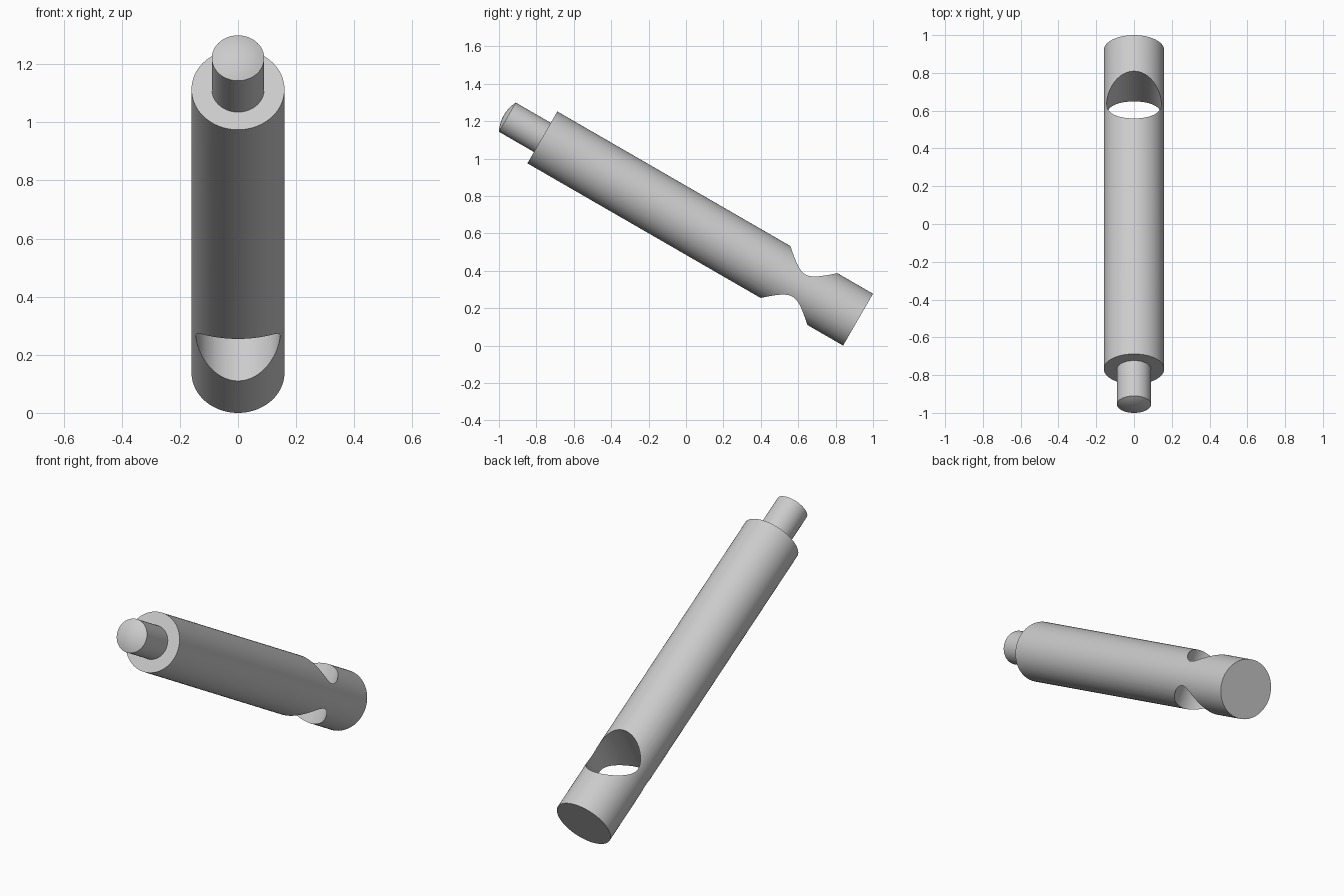
import bpy
import math
from mathutils import Matrix, Vector

cube = bpy.data.objects.get("Cube")
if cube:
    bpy.data.objects.remove(cube, do_unlink=True)

# Dimensions measured along the tilted shaft
BODY_R, BODY_LEN = 0.16, 1.949
PIN_R, PIN_END, DOME = 0.09, 2.165, 0.022
HOLE_R, HOLE_POS = 0.1445, 0.365
TILT = Matrix.Translation((0, 0.92, 0.1385)) @ Matrix.Rotation(math.radians(60), 4, "X")

grey = bpy.data.materials.new("light_grey")
grey.use_nodes = True
grey.diffuse_color = (0.6, 0.6, 0.6, 1)
grey.node_tree.nodes["Principled BSDF"].inputs["Base Color"].default_value = (0.6, 0.6, 0.6, 1)


def lathe(name, profile, sides=96):
    """Revolve (radius, height) points round local z; radius 0 closes to a point."""
    verts, rings, faces = [], [], []
    for r, h in profile:
        count = sides if r > 0 else 1
        rings.append([len(verts) + i for i in range(count)])
        for i in range(count):
            a = math.tau * i / sides
            verts.append((r * math.cos(a), r * math.sin(a), h))
    for low, high in zip(rings, rings[1:]):
        for i in range(sides):
            j = (i + 1) % sides
            if len(high) == 1:
                faces.append((low[i], low[j], high[0]))
            else:
                faces.append((low[i], low[j], high[j], high[i]))
    faces.append(rings[0][::-1])
    if len(rings[-1]) > 1:
        faces.append(rings[-1])
    mesh = bpy.data.meshes.new(name)
    mesh.from_pydata(verts, [], faces)
    mesh.materials.append(grey)
    obj = bpy.data.objects.new(name, mesh)
    bpy.context.collection.objects.link(obj)
    return obj


# Shaft: stepped rod with a slightly domed pin at the upper end
sphere_r = (PIN_R ** 2 + DOME ** 2) / (2 * DOME)
edge_angle = math.asin(PIN_R / sphere_r)
profile = [(BODY_R, 0), (BODY_R, BODY_LEN), (PIN_R, BODY_LEN), (PIN_R, PIN_END)]
for k in range(5, 0, -1):
    a = edge_angle * k / 6
    profile.append((sphere_r * math.sin(a), PIN_END + DOME - sphere_r * (1 - math.cos(a))))
profile.append((0, PIN_END + DOME))
shaft = lathe("shaft_with_pin", profile)

# Cross hole drilled through the lower end
cutter = lathe("hole_cutter", [(HOLE_R, -0.3), (HOLE_R, 0.3)])
cutter.matrix_world = Matrix.Translation((0, 0, HOLE_POS)) @ Matrix.Rotation(math.radians(90), 4, "X")
cutter.hide_render = True
drill = shaft.modifiers.new("cross_hole", "BOOLEAN")
drill.operation = "DIFFERENCE"
drill.solver = "EXACT"
drill.object = cutter

bpy.context.view_layer.update()
bpy.ops.object.select_all(action="DESELECT")
shaft.select_set(True)
bpy.context.view_layer.objects.active = shaft
bpy.ops.object.modifier_apply(modifier=drill.name)
bpy.data.objects.remove(cutter, do_unlink=True)

# Lean the shaft into place and smooth its round faces
shaft.matrix_world = TILT
bpy.ops.object.shade_smooth_by_angle(angle=math.radians(20))
